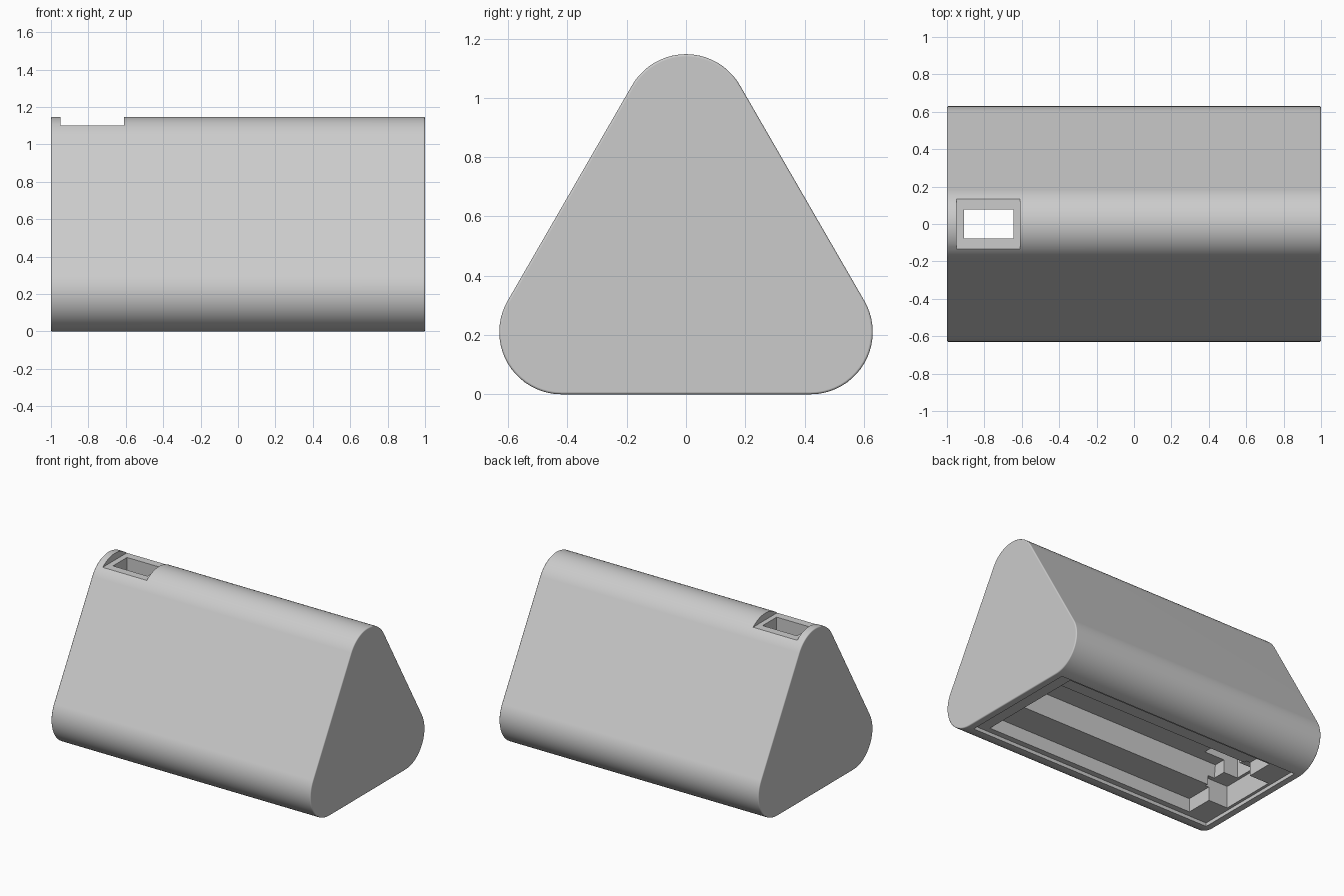
import bpy, bmesh, math
from mathutils import Vector

cube = bpy.data.objects.get("Cube")
if cube:
    bpy.data.objects.remove(cube, do_unlink=True)

# Plain grey plastic
grey = bpy.data.materials.new("light_grey_plastic")
grey.use_nodes = True
colour = (0.6, 0.6, 0.6, 1)
grey.diffuse_color = colour
grey.node_tree.nodes["Principled BSDF"].inputs["Base Color"].default_value = colour


def prism(name, profile, x0, x1, bevel=0):
    """Extrude a closed (y, z) profile from x0 to x1."""
    bm = bmesh.new()
    base = bm.faces.new([bm.verts.new((x0, y, z)) for y, z in profile])
    out = bmesh.ops.extrude_face_region(bm, geom=[base])
    moved = [v for v in out["geom"] if isinstance(v, bmesh.types.BMVert)]
    bmesh.ops.translate(bm, verts=moved, vec=Vector((x1 - x0, 0, 0)))
    bmesh.ops.recalc_face_normals(bm, faces=bm.faces)
    if bevel:
        rims = [e for e in bm.edges if abs(e.verts[0].co.x - e.verts[1].co.x) < 1e-5]
        bmesh.ops.bevel(bm, geom=rims, offset=bevel, segments=3,
                        profile=0.5, affect='EDGES', clamp_overlap=True)
    mesh = bpy.data.meshes.new(name)
    bm.to_mesh(mesh)
    bm.free()
    mesh.materials.append(grey)
    obj = bpy.data.objects.new(name, mesh)
    bpy.context.collection.objects.link(obj)
    return obj


def section(bottom, top, z0, z1):
    """Symmetric four-sided profile given its half widths."""
    return [(-bottom, z0), (bottom, z0), (top, z1), (-top, z1)]


# Rounded triangular body
R, HALF = 0.21, 0.42
LOW, STEPS = R, 20
HIGH = LOW + HALF * math.sqrt(3)
outline = []
for (cy, cz), start in (((HALF, LOW), -90), ((0, HIGH), 30), ((-HALF, LOW), 150)):
    for i in range(STEPS + 1):
        a = math.radians(start + 120 * i / STEPS)
        outline.append((cy + R * math.cos(a), cz + R * math.sin(a)))
body = prism("body_shell", outline, -1, 1, bevel=0.008)

# Recesses: lid seat, shallow bay, deep bay, side bay, top window and shaft
cutters = [
    prism("lid_seat", section(0.43, 0.43, -0.1, 0.025), -0.95, 0.95),
    prism("shallow_bay", section(0.39, 0.39, -0.11, 0.12), -0.78, 0.85),
    prism("deep_bay", section(0.21, 0.16, -0.12, 0.27), -0.8, 0.84),
    prism("side_bay", section(0.2, 0.2, -0.13, 0.18), -0.93, -0.75),
    prism("top_window", section(0.3, 0.3, 1.1, 1.4), -0.95, -0.61),
    prism("window_shaft", section(0.077, 0.077, -0.14, 1.3), -0.91, -0.645),
]
bpy.context.view_layer.objects.active = body
for cutter in cutters:
    cutter.hide_render = True
    mod = body.modifiers.new(cutter.name, 'BOOLEAN')
    mod.operation = 'DIFFERENCE'
    mod.solver = 'EXACT'
    mod.object = cutter
    bpy.ops.object.modifier_apply(modifier=mod.name)
    bpy.data.objects.remove(cutter, do_unlink=True)

# Smooth rounded corners, crisp cut edges
bpy.ops.object.select_all(action='DESELECT')
body.select_set(True)
bpy.ops.object.shade_smooth_by_angle(angle=math.radians(35))
weighted = body.modifiers.new("weighted_normals", 'WEIGHTED_NORMAL')
weighted.keep_sharp = True
